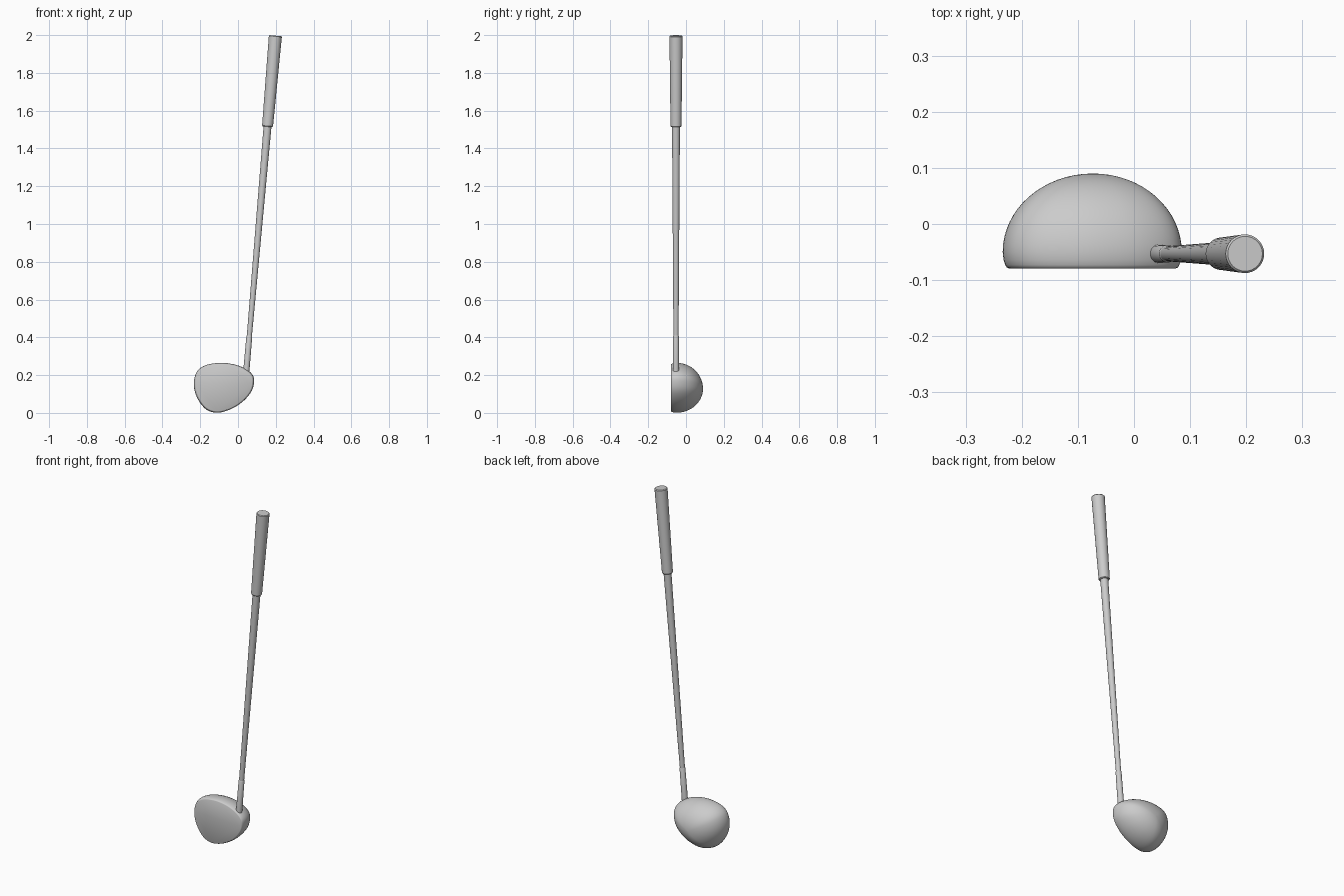
import bpy, bmesh, math
from mathutils import Vector

if "Cube" in bpy.data.objects:
    bpy.data.objects.remove(bpy.data.objects["Cube"])

BOTTOM, TOP = Vector((0.043, -0.053, 0.21)), Vector((0.198, -0.053, 1.997))
AXIS = (TOP - BOTTOM).normalized()
SIDES = 32


def loft(name, rings, angle=30):
    """Skin a list of equal-length rings and cap both ends."""
    bm = bmesh.new()
    loops = [[bm.verts.new(p) for p in ring] for ring in rings]
    n = len(loops[0])
    for a, b in zip(loops, loops[1:]):
        for i in range(n):
            j = (i + 1) % n
            bm.faces.new((a[i], a[j], b[j], b[i]))
    bm.faces.new(loops[0])
    bm.faces.new(loops[-1])
    bmesh.ops.recalc_face_normals(bm, faces=bm.faces)
    mesh = bpy.data.meshes.new(name)
    bm.to_mesh(mesh)
    bm.free()
    ob = bpy.data.objects.new(name, mesh)
    bpy.context.collection.objects.link(ob)
    bpy.context.view_layer.objects.active = ob
    ob.select_set(True)
    bpy.ops.object.shade_smooth_by_angle(angle=math.radians(angle))
    ob.select_set(False)
    return ob


def rod(name, profile):
    """Round part along the leaning club axis; profile = (height z, radius)."""
    u = Vector((0, 1, 0))
    v = AXIS.cross(u)
    rings = []
    for z, r in profile:
        c = BOTTOM + AXIS * ((z - BOTTOM.z) / AXIS.z)
        rings.append([c + r * (math.cos(t) * u + math.sin(t) * v)
                      for t in (2 * math.pi * i / SIDES for i in range(SIDES))])
    return loft(name, rings)


def smooth_closed(pts, steps):
    """Closed Catmull-Rom curve through the points."""
    out, n = [], len(pts)
    for i in range(n):
        a, b, c, d = (Vector(pts[(i + k) % n]) for k in (-1, 0, 1, 2))
        for s in range(steps):
            t = s / steps
            out.append(0.5 * (2 * b + (c - a) * t + (2 * a - 5 * b + 4 * c - d) * t * t
                              + (3 * b - a - 3 * c + d) * t ** 3))
    return out


# grip, shaft and hosel
rod("grip", [(1.515, 0.026), (1.519, 0.029), (1.993, 0.0345), (1.997, 0.031)])
rod("shaft", [(0.40, 0.0135), (1.53, 0.021)])
rod("hosel", [(0.21, 0.0165), (0.405, 0.0155), (0.41, 0.0135)])

# club head: flat face with a rounded rim and a domed back
outline = smooth_closed([
    (-0.234, 0.150), (-0.227, 0.198), (-0.205, 0.233), (-0.160, 0.256), (-0.085, 0.265),
    (-0.010, 0.254), (0.045, 0.230), (0.078, 0.200), (0.085, 0.165), (0.072, 0.115),
    (0.028, 0.062), (-0.035, 0.021), (-0.105, 0.001), (-0.160, 0.013), (-0.197, 0.048),
    (-0.224, 0.098)], 4)
centre = Vector((-0.073, 0.128))
sections = [(-0.079, 0.935), (-0.0775, 0.955), (-0.073, 0.972), (-0.064, 0.99)]
for i in range(17):
    a = math.radians(89.5 * i / 16)
    sections.append((-0.05 + 0.14 * math.sin(a), math.cos(a)))
head_rings = []
for y, s in sections:
    ring = [centre + (p - centre) * s for p in outline]
    head_rings.append([Vector((p.x, y, p.y)) for p in ring])
loft("club_head", head_rings, 35)
